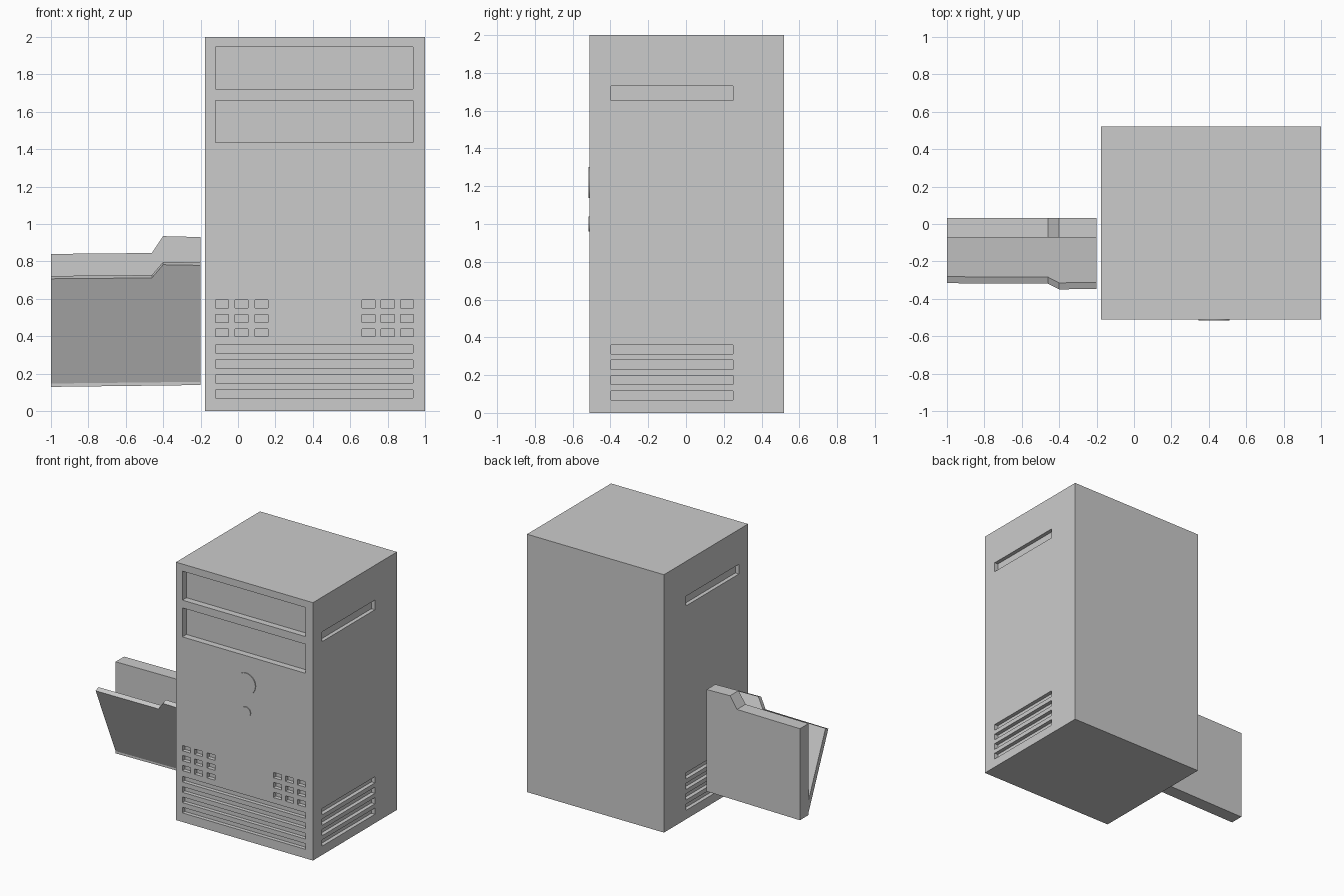
import bpy, bmesh, math
from mathutils import Matrix

if "Cube" in bpy.data.objects:
    bpy.data.objects.remove(bpy.data.objects["Cube"], do_unlink=True)

grey = bpy.data.materials.new("plain grey")
grey.use_nodes = True
COLOUR = (0.6, 0.6, 0.6, 1)
grey.diffuse_color = COLOUR
grey.node_tree.nodes["Principled BSDF"].inputs["Base Color"].default_value = COLOUR


def add_box(bm, x0, x1, y0, y1, z0, z1):
    centre = Matrix.Translation(((x0 + x1) / 2, (y0 + y1) / 2, (z0 + z1) / 2))
    size = Matrix.Diagonal((x1 - x0, y1 - y0, z1 - z0, 1))
    bmesh.ops.create_cube(bm, size=1, matrix=centre @ size)


def finish(name, bm):
    bmesh.ops.recalc_face_normals(bm, faces=bm.faces)
    mesh = bpy.data.meshes.new(name)
    bm.to_mesh(mesh)
    bm.free()
    mesh.materials.append(grey)
    obj = bpy.data.objects.new(name, mesh)
    bpy.context.collection.objects.link(obj)
    return obj


# Tower case
LEFT, RIGHT, FRONT, BACK = 1.0, -0.175, -0.51, 0.52
bm = bmesh.new()
add_box(bm, RIGHT, LEFT, FRONT, BACK, 0, 2)
case = finish("tower_case", bm)

# Recesses: drive bays, front vents, small grille holes and side slots
bm = bmesh.new()


def front_recess(x0, x1, z0, z1, depth):
    add_box(bm, x0, x1, FRONT - 0.05, FRONT + depth, z0, z1)


for z in (1.435, 1.72):
    front_recess(-0.12, 0.935, z, z + 0.225, 0.05)
for row in range(4):
    z = 0.07 + row * 0.08
    front_recess(-0.12, 0.935, z, z + 0.044, 0.03)
for x in (-0.12, -0.016, 0.091, 0.661, 0.765, 0.867):
    for row in range(3):
        z = 0.398 + row * 0.077
        front_recess(x, x + 0.07, z, z + 0.041, 0.03)
side_slots = [(0.069 + row * 0.081, 0.048) for row in range(4)] + [(1.655, 0.075)]
for z, height in side_slots:
    for side, inward in ((LEFT, -1), (RIGHT, 1)):
        x0, x1 = sorted((side - inward * 0.02, side + inward * 0.03))
        add_box(bm, x0, x1, -0.398, 0.25, z, z + height)
cutter = finish("recess_cutter", bm)
cutter.hide_render = True

cut = case.modifiers.new("recesses", "BOOLEAN")
cut.operation = "DIFFERENCE"
cut.solver = "EXACT"
cut.object = cutter
bpy.context.view_layer.objects.active = case
bpy.ops.object.modifier_apply(modifier=cut.name)
bpy.data.objects.remove(cutter, do_unlink=True)

# Round front buttons
for name, z, radius in (("power_button", 1.22, 0.083), ("reset_button", 1.0, 0.04)):
    bm = bmesh.new()
    place = Matrix.Translation((0.427, FRONT - 0.002, z)) @ Matrix.Rotation(math.pi / 2, 4, "X")
    bmesh.ops.create_cone(bm, cap_ends=True, segments=32, radius1=radius,
                          radius2=radius, depth=0.008, matrix=place)
    button = finish(name, bm)
    bpy.ops.object.select_all(action="DESELECT")
    button.select_set(True)
    bpy.context.view_layer.objects.active = button
    bpy.ops.object.shade_smooth_by_angle(angle=math.radians(30))


# Open folder: tabbed outlines of (x, height along the panel), given thickness
def panel(name, outline, thickness, matrix):
    bm = bmesh.new()
    face = bm.faces.new([bm.verts.new((x, 0, z)) for x, z in outline])
    extruded = bmesh.ops.extrude_face_region(bm, geom=[face])["geom"]
    verts = [v for v in extruded if isinstance(v, bmesh.types.BMVert)]
    bmesh.ops.translate(bm, verts=verts, vec=(0, thickness, 0))
    bm.transform(matrix)
    return finish(name, bm)


panel("folder_back",
      [(-1, 0), (-0.2, 0.01), (-0.2, 0.80), (-0.4, 0.805), (-0.46, 0.715), (-1, 0.71)],
      0.105, Matrix.Translation((0, -0.073, 0.13)))
tilt = Matrix.Rotation(math.radians(23.5), 4, "X")
panel("folder_front",
      [(-1, 0), (-0.2, 0.01), (-0.2, 0.688), (-0.4, 0.692), (-0.46, 0.615), (-1, 0.61)],
      0.038, Matrix.Translation((0, -0.073, 0.148)) @ tilt)
